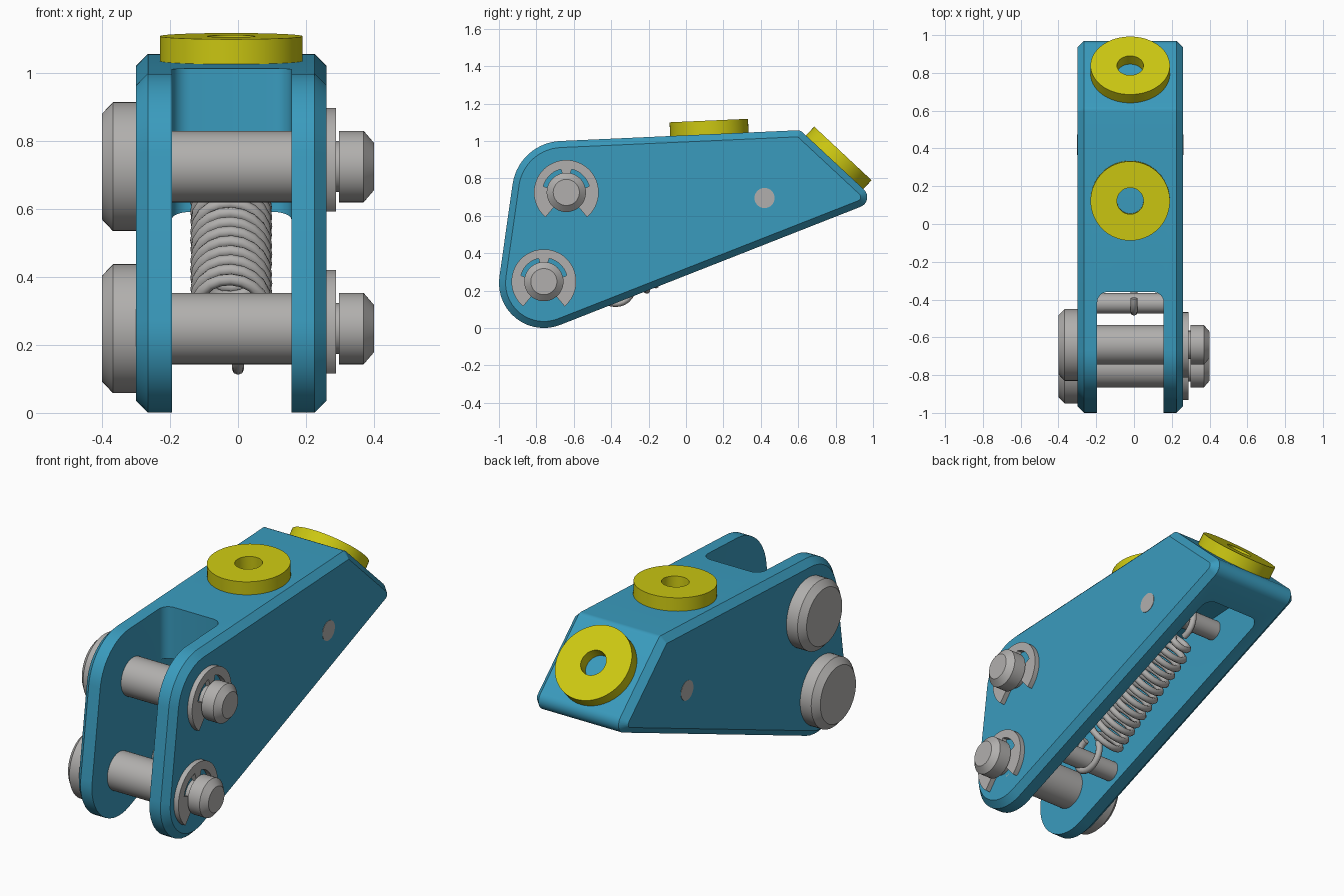
import bpy, bmesh
from math import sin, cos, pi, atan2, acos, hypot, radians
from mathutils import Vector, Matrix

if "Cube" in bpy.data.objects:
    bpy.data.objects.remove(bpy.data.objects["Cube"])

MID = -0.02                       # middle of the body across its width
OUT_L, OUT_R = -0.30, 0.26        # outer faces of the side walls
IN_L, IN_R = -0.195, 0.157        # inner faces of the side walls


def material(name, rgb):
    m = bpy.data.materials.new(name)
    m.use_nodes = True
    m.diffuse_color = (*rgb, 1)
    m.node_tree.nodes["Principled BSDF"].inputs["Base Color"].default_value = (*rgb, 1)
    return m


blue = material("blue_paint", (0.042, 0.33, 0.515))
steel = material("grey_steel", (0.44, 0.43, 0.42))
yellow = material("yellow_paint", (0.61, 0.58, 0.006))


def finish(bm, name, mat, smooth=True):
    bmesh.ops.recalc_face_normals(bm, faces=bm.faces)
    me = bpy.data.meshes.new(name)
    bm.to_mesh(me)
    bm.free()
    ob = bpy.data.objects.new(name, me)
    bpy.context.collection.objects.link(ob)
    me.materials.append(mat)
    if smooth:
        shade(ob)
    return ob


def activate(ob):
    bpy.ops.object.select_all(action='DESELECT')
    ob.select_set(True)
    bpy.context.view_layer.objects.active = ob


def shade(ob):
    activate(ob)
    bpy.ops.object.shade_smooth_by_angle(angle=radians(28))


def loft(sections):
    """Closed skin through (x, yz outline) sections."""
    bm = bmesh.new()
    rings = [[bm.verts.new((x, y, z)) for y, z in pts] for x, pts in sections]
    n = len(rings[0])
    for a, b in zip(rings, rings[1:]):
        for i in range(n):
            j = (i + 1) % n
            bm.faces.new((a[i], a[j], b[j], b[i]))
    bm.faces.new(rings[0][::-1])
    bm.faces.new(rings[-1])
    return bm


def lathe(name, profile, origin, axis, mat, closed=False, steps=48):
    """Turn (height, radius) points around an axis."""
    bm = bmesh.new()
    rings = [[bm.verts.new((r * cos(2 * pi * k / steps), r * sin(2 * pi * k / steps), h))
              for k in range(steps)] for h, r in profile]
    pairs = list(zip(rings, rings[1:]))
    if closed:
        pairs.append((rings[-1], rings[0]))
    for a, b in pairs:
        for k in range(steps):
            m = (k + 1) % steps
            bm.faces.new((a[k], a[m], b[m], b[k]))
    bmesh.ops.remove_doubles(bm, verts=bm.verts, dist=1e-5)
    turn = Vector(axis).to_track_quat('Z', 'Y').to_matrix().to_4x4()
    bm.transform(Matrix.Translation(origin) @ turn)
    return finish(bm, name, mat)


def wrap(circles, inset=0.0):
    """Outline of a belt stretched around circles (y, z, r), anticlockwise."""
    n = len(circles)
    normals = []
    for i, (y, z, r) in enumerate(circles):
        y2, z2, r2 = circles[(i + 1) % n]
        normals.append(atan2(z2 - z, y2 - y) - acos((r - r2) / hypot(y2 - y, z2 - z)))
    pts = []
    for i, (y, z, r) in enumerate(circles):
        start = normals[i - 1]
        sweep = (normals[i] - start) % (2 * pi)
        steps = 14 if r > 0.1 else 4 if r < 0.04 else 8
        for k in range(steps + 1):
            a = start + sweep * k / steps
            pts.append((y + (r - inset) * cos(a), z + (r - inset) * sin(a)))
    return pts


# Body: chamfered side outline
corners = [(-0.76, 0.24, 0.24), (0.913, 0.70, 0.056),
           (0.597, 1.02, 0.037), (-0.66, 0.73, 0.27)]
edge = 0.035
body = finish(loft([(OUT_L, wrap(corners, edge)), (OUT_L + edge, wrap(corners)),
                    (OUT_R - edge, wrap(corners)), (OUT_R, wrap(corners, edge))]),
              "body", blue, smooth=False)


# Fork slot and spring pocket, both with rounded inner ends
def cut(outline, end_y):
    bm = loft([(IN_L, outline), (IN_R, outline)])
    ends = [e for e in bm.edges
            if all(abs(v.co.y - end_y) < 1e-4 for v in e.verts)
            and abs(e.verts[0].co.z - e.verts[1].co.z) > 0.1]
    bmesh.ops.bevel(bm, geom=ends, offset=0.055, segments=6, affect='EDGES', profile=0.5)
    cutter = finish(bm, "cutter", blue, smooth=False)
    cutter.hide_render = True
    mod = body.modifiers.new("cut", 'BOOLEAN')
    mod.operation, mod.solver, mod.object = 'DIFFERENCE', 'EXACT', cutter
    activate(body)
    bpy.ops.object.modifier_apply(modifier=mod.name)
    bpy.data.objects.remove(cutter)


cut([(-1.3, -0.2), (-0.36, -0.2), (-0.36, 1.3), (-1.3, 1.3)], -0.36)
cut([(-0.5, -0.2), (0.79, 0.2), (0.79, 0.79), (-0.5, 0.72)], 0.79)
shade(body)

# Yellow bushings on the top and on the sloping rear face
ring = [(-0.003, 0.07), (-0.003, 0.21), (0.073, 0.21), (0.073, 0.07)]
lathe("top_bushing", ring, (MID, 0.125, 1.036), (0, -0.044, 1), yellow, True, 64)
lathe("rear_bushing", ring, (MID, 0.789, 0.88), (0, 0.683, 0.731), yellow, True, 64)


# Retaining clip: open ring with three inner tabs
def clip(name, y, z):
    def arc(r, a, b):
        n = max(2, int(abs(b - a) / 6))
        return [(y + r * cos(radians(a + (b - a) * k / n)),
                 z + r * sin(radians(a + (b - a) * k / n))) for k in range(n + 1)]
    tab, gap = 0.076, 0.127
    outline = (arc(0.173, -50, 230) + arc(tab, 230, 170) + arc(gap, 165, 103)
               + arc(tab, 100, 80) + arc(gap, 77, 15) + arc(tab, 10, -50))
    finish(loft([(OUT_R, outline), (0.288, outline)]), name, steel)


# Headed pins with a groove for the clip
pin = [(-0.40, 0), (-0.40, 0.156), (-0.368, 0.19), (OUT_L, 0.19), (OUT_L, 0.105),
       (OUT_R, 0.105), (OUT_R, 0.075), (0.298, 0.075), (0.298, 0.105),
       (0.37, 0.105), (0.40, 0.07), (0.40, 0)]
for label, y, z in (("upper", -0.64, 0.725), ("lower", -0.76, 0.248)):
    lathe(label + "_pin", pin, (0, y, z), (1, 0, 0), steel)
    clip(label + "_clip", y, z)


# Plain cross pins that hold the spring
def cross_pin(name, y, z, x0, x1):
    lathe(name, [(x0, 0), (x0, 0.054), (x1, 0.054), (x1, 0)],
          (0, y, z), (1, 0, 0), steel, steps=32)


cross_pin("rear_spring_pin", 0.42, 0.695, OUT_L - 0.002, OUT_R + 0.002)
cross_pin("front_spring_pin", -0.42, 0.21, IN_L - 0.03, IN_R + 0.03)

# Extension spring: hook, coil, hook
start, end = Vector((MID, -0.376, 0.222)), Vector((MID, 0.395, 0.68))
along = (end - start).normalized()
side = Vector((1, 0, 0))
up = side.cross(along)
hook, coil, turns, per_turn = 0.092, 0.103, 13, 20


def hook_points(centre, a, b):
    steps = 20
    angles = [radians(a + (b - a) * k / steps) for k in range(steps + 1)]
    return [centre + side * 0.02 + hook * (cos(t) * along + sin(t) * up) for t in angles]


path = hook_points(start, 70, 350)
length = (end - start).length - 2 * hook
total = turns * per_turn
for k in range(1, total):
    grow = min(1, 2 * k / per_turn, 2 * (total - k) / per_turn)
    t = 2 * pi * k / per_turn
    path.append(start + along * (hook + length * k / total)
                + coil * grow * (cos(t) * side + sin(t) * up))
path += hook_points(end, 170, -110)

curve = bpy.data.curves.new("spring", 'CURVE')
curve.dimensions = '3D'
curve.bevel_depth = 0.018
curve.bevel_resolution = 2
curve.use_fill_caps = True
spline = curve.splines.new('POLY')
spline.points.add(len(path) - 1)
for point, co in zip(spline.points, path):
    point.co = (*co, 1)
curve.materials.append(steel)
bpy.context.collection.objects.link(bpy.data.objects.new("spring", curve))
